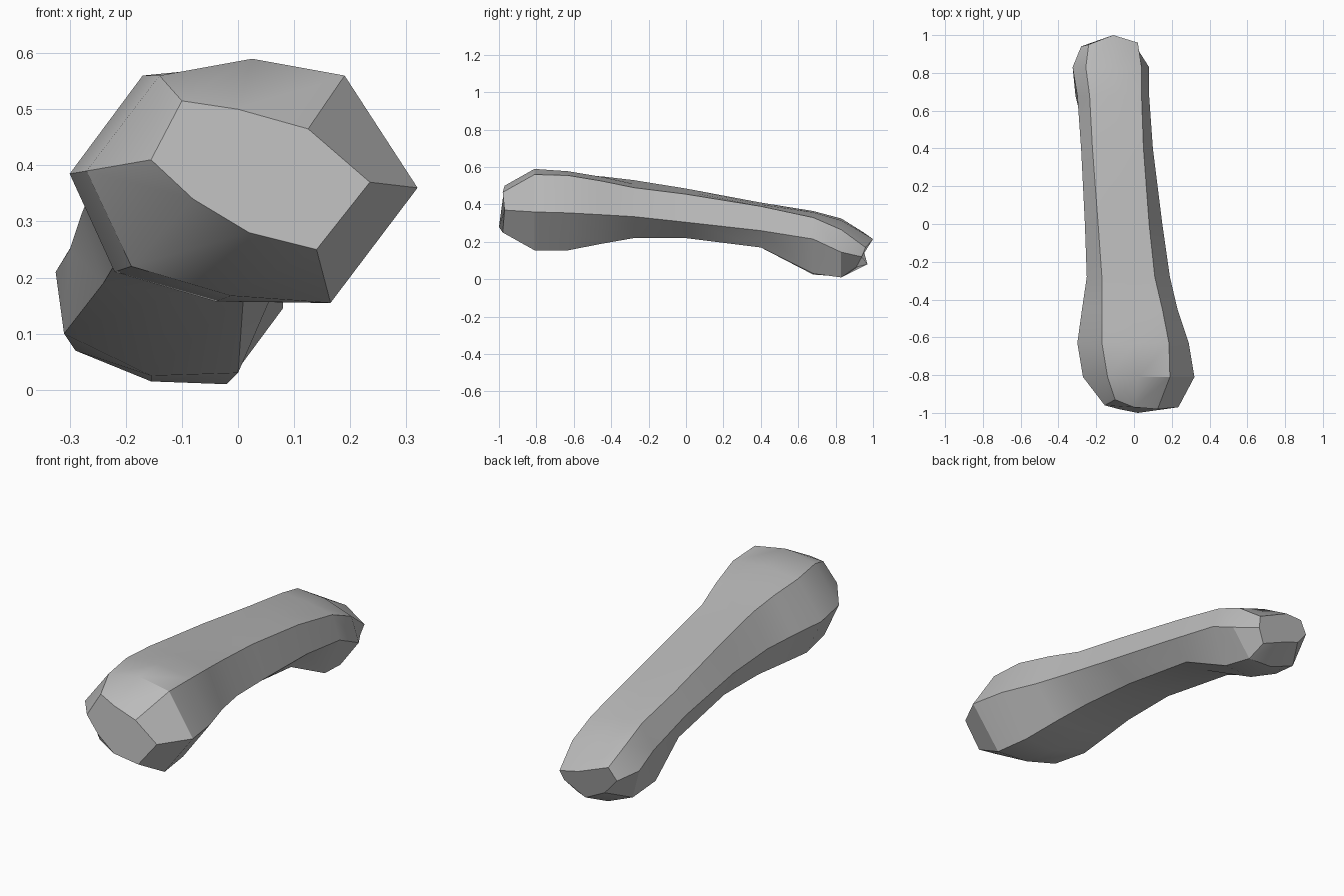
import bpy
import bmesh
import math
from mathutils import Vector

if "Cube" in bpy.data.objects:
    bpy.data.objects.remove(bpy.data.objects["Cube"], do_unlink=True)


def make_material(name, colour):
    """Create one plain flat material."""
    material = bpy.data.materials.new(name)
    material.use_nodes = True
    material.diffuse_color = colour
    material.node_tree.nodes["Principled BSDF"].inputs["Base Color"].default_value = colour
    return material


def section(y, crown, sag, *ridges):
    """Six ridge points (x, z in hundredths) with raised top and lowered bottom centres."""
    top_left, top_right, right, low_right, low_left, left = [
        Vector((x, y, z)) / 100 for x, z in ridges
    ]
    top_mid = (top_left + top_right) / 2 + Vector((0, 0, crown / 100))
    low_mid = (low_right + low_left) / 2 - Vector((0, 0, sag / 100))
    return [top_left, top_mid, top_right, right, low_right, low_mid, low_left, left]


def cap(*points):
    """End facet rim, slightly uneven along the length."""
    return [Vector(point) / 100 for point in points]


def loft(name, rings, material):
    """Skin the rings with quads and close both ends."""
    bm = bmesh.new()
    loops = [[bm.verts.new(point) for point in ring] for ring in rings]
    for near, far in zip(loops, loops[1:]):
        count = len(near)
        for i in range(count):
            j = (i + 1) % count
            bm.faces.new((near[i], near[j], far[j], far[i]))
    bm.faces.new(loops[0])
    bm.faces.new(loops[-1])
    bmesh.ops.recalc_face_normals(bm, faces=bm.faces[:])
    mesh = bpy.data.meshes.new(name)
    bm.to_mesh(mesh)
    bm.free()
    mesh.materials.append(material)
    obj = bpy.data.objects.new(name, mesh)
    bpy.context.collection.objects.link(obj)
    return obj


# Front knuckle rim
front_cap = cap((-10, -93, 51.5), (0, -97, 50), (12.5, -98, 46.5), (23.5, -97, 37),
                (14, -98, 25), (2, -100, 28), (-8, -98, 34), (-15.5, -96, 41))

# Wide front knuckle narrowing into the shaft
front_knuckle = [
    section(-81, 3, 2, (-14, 56), (19, 56), (32, 36), (16.5, 15.5), (-19, 22), (-27, 39)),
    section(-63, 2, 2.5, (-17, 56), (18.5, 55.5), (29, 35.5), (14, 15.5), (-22, 21), (-30, 38.5)),
    section(-45, 1, 1, (-17, 55), (15, 52.5), (23, 34.5), (10, 19), (-21, 22), (-27.5, 38)),
]

# Gently falling shaft
shaft = [
    section(-28, 0, 0, (-17, 53), (11, 49), (19, 33.5), (6, 22), (-20, 23), (-25, 37)),
    section(0, 0, 0, (-19, 48.5), (8, 45.5), (15, 30.5), (3, 22), (-21, 24), (-26, 36)),
    section(40, 0, 1, (-22, 41), (5, 39), (10, 26), (1, 17), (-24, 19), (-28, 31)),
]

# Small rear knuckle, dropping to the ground
rear_knuckle = [
    section(68, 1, 4, (-23.5, 36.5), (4, 33), (8, 21.5), (0, 3), (-31, 10), (-30, 25)),
    section(83, 2, 2.5, (-25.5, 32.5), (4, 26.5), (8, 14.5), (-2, 1), (-29, 7), (-32.5, 21)),
]

# Rear knuckle rim
rear_cap = cap((-24, 95, 25), (-11, 100, 21.5), (2, 96, 17), (1, 94, 12),
               (-4, 91, 6.5), (-13, 97, 8), (-22, 95, 12), (-28, 94, 19))

grey = make_material("plain grey", (0.5, 0.5, 0.5, 1))
bone = loft("long_bone", [front_cap, *front_knuckle, *shaft, *rear_knuckle, rear_cap], grey)

# Soft along the shaft, crisp along the ridges
bpy.ops.object.select_all(action="DESELECT")
bone.select_set(True)
bpy.context.view_layer.objects.active = bone
bpy.ops.object.shade_smooth_by_angle(angle=math.radians(30))
